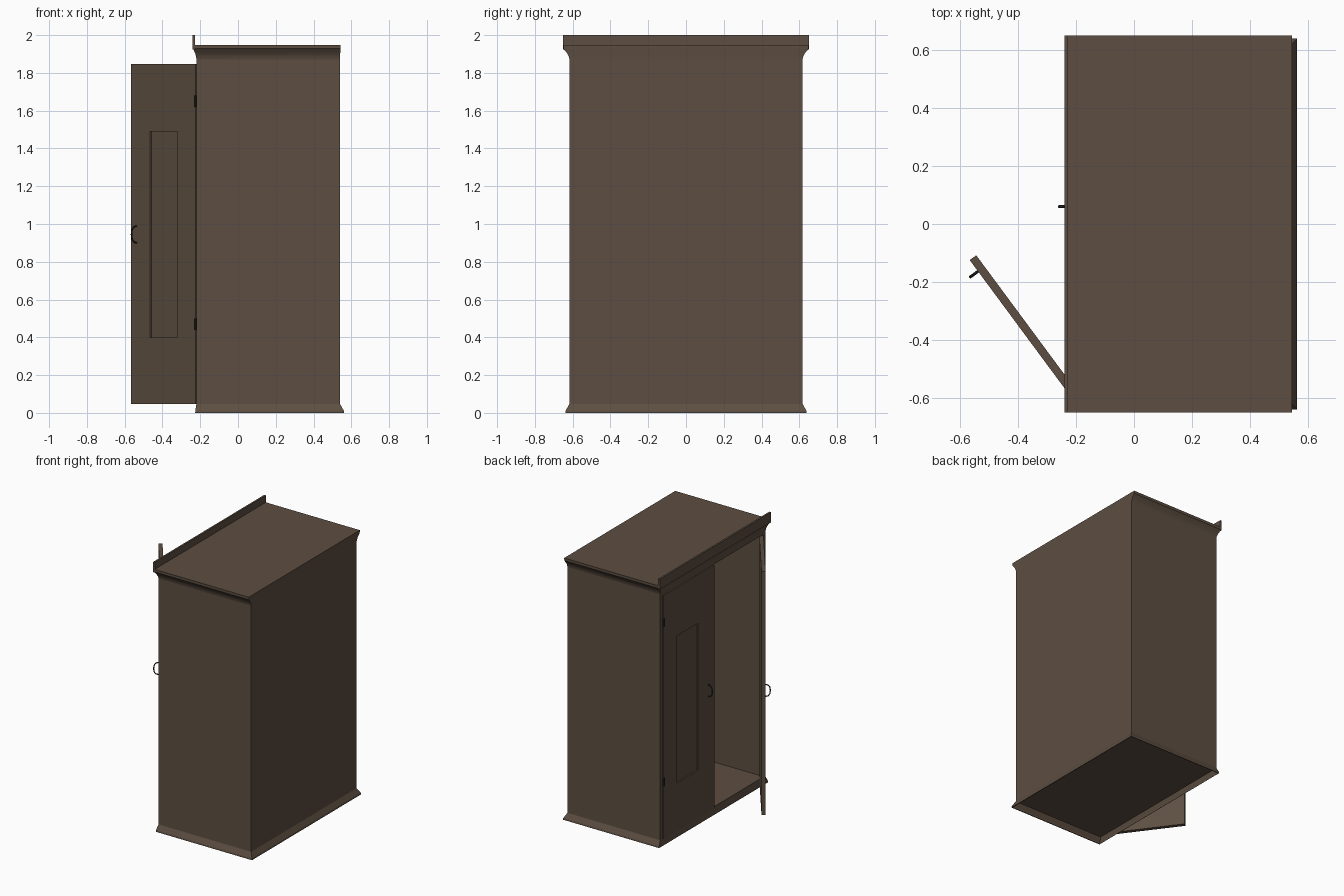
import bpy, bmesh, math
from mathutils import Vector

if "Cube" in bpy.data.objects:
    bpy.data.objects.remove(bpy.data.objects["Cube"])


def material(name, rgb):
    m = bpy.data.materials.new(name)
    m.diffuse_color = (*rgb, 1)
    m.use_nodes = True
    m.node_tree.nodes["Principled BSDF"].inputs["Base Color"].default_value = m.diffuse_color
    return m


WOOD = material("dark_brown_wood", (0.110, 0.077, 0.054))
IRON = material("dark_iron", (0.030, 0.025, 0.022))


def loft(name, rings, mat=WOOD, caps=(True, True), smooth=False):
    """Join equal-length rings of points into one skin."""
    bm = bmesh.new()
    loops = [[bm.verts.new(p) for p in r] for r in rings]
    n = len(loops[0])
    for a, b in zip(loops, loops[1:]):
        for i in range(n):
            j = (i + 1) % n
            bm.faces.new((a[i], a[j], b[j], b[i]))
    if caps[0]:
        bm.faces.new(loops[0])
    if caps[1]:
        bm.faces.new(loops[-1])
    bmesh.ops.recalc_face_normals(bm, faces=bm.faces[:])
    me = bpy.data.meshes.new(name)
    bm.to_mesh(me)
    bm.free()
    me.materials.append(mat)
    ob = bpy.data.objects.new(name, me)
    bpy.context.collection.objects.link(ob)
    if smooth:
        bpy.ops.object.select_all(action='DESELECT')
        ob.select_set(True)
        bpy.context.view_layer.objects.active = ob
        bpy.ops.object.shade_smooth_by_angle(angle=math.radians(35))
    return ob


def rect(x0, x1, y0, y1, z):
    return [(x0, y0, z), (x1, y0, z), (x1, y1, z), (x0, y1, z)]


def box(name, x0, x1, y0, y1, z0, z1, mat=WOOD):
    return loft(name, [rect(x0, x1, y0, y1, z0), rect(x0, x1, y0, y1, z1)], mat)


# carcass
FRONT, BACK, HALF = -0.22, 0.54, 0.617
for label, s in (("left", 1), ("right", -1)):
    a, b = sorted((s * HALF, s * (HALF - 0.02)))
    box(label + "_side_panel", FRONT, BACK, a, b, 0.045, 1.875)
    a, b = sorted((s * (HALF - 0.019), s * 0.587))
    box(label + "_door_post", FRONT, -0.195, a, b, 0.045, 1.875)
box("back_panel", BACK - 0.02, BACK, -HALF + 0.019, HALF - 0.019, 0.045, 1.875)
box("floor_panel", FRONT + 0.001, BACK - 0.001, -HALF + 0.001, HALF - 0.001, 0.042, 0.055)
box("top_rail", FRONT, -0.195, -0.587, 0.587, 1.852, 1.875)

# hollow flared plinth
rings = []
for off, z in ((0, 0.048), (0.02, 0.012), (0.022, 0), (0.016, 0), (0.014, 0.01), (-0.006, 0.043)):
    fo = off * 0.3 if off > 0 else off
    rings.append(rect(FRONT - fo, BACK + off, -HALF - off, HALF + off, z))
loft("plinth", rings, caps=(False, False))

# coved cornice with flat roof, and a raised front board
rings = []
for off, z in ((0, 1.87), (0.003, 1.885), (0.011, 1.902), (0.024, 1.918), (0.032, 1.928), (0.033, 1.948)):
    rings.append(rect(FRONT - off * 0.55, BACK + off * 0.1, -HALF - off, HALF + off, z))
loft("cornice", rings, smooth=True)
box("cornice_front_board", -0.24, -0.227, -0.65, 0.65, 1.924, 2.0)


# doors, each in a local frame: s along width, n outward, z up
def door(label, pivot, along, out, width):
    def at(s, n, z):
        p = Vector(pivot) + Vector(along) * s + Vector(out) * n
        return (p.x, p.y, z)

    def frame(s0, s1, z0, z1, n):
        return [at(s0, n, z0), at(s1, n, z0), at(s1, n, z1), at(s0, n, z1)]

    # slab with recessed panel
    loft(label + "_door", [frame(0, width, 0.046, 1.848, -0.028),
                           frame(0, width, 0.046, 1.848, 0),
                           frame(0.16, 0.405, 0.40, 1.49, 0),
                           frame(0.16, 0.405, 0.40, 1.49, -0.01)])
    # bow handle
    path = [(-0.002, 0.90), (0.018, 0.905), (0.029, 0.92), (0.033, 0.945),
            (0.029, 0.97), (0.018, 0.985), (-0.002, 0.99)]
    rings = []
    for i, (n, z) in enumerate(path):
        p, q = path[max(i - 1, 0)], path[min(i + 1, len(path) - 1)]
        t = Vector((q[0] - p[0], q[1] - p[1])).normalized()
        ring = []
        for k in range(8):
            a = k * math.pi / 4
            u, v = 0.005 * math.cos(a), 0.004 * math.sin(a)
            ring.append(at(0.525 + u, n + t.y * v, z - t.x * v))
        rings.append(ring)
    loft(label + "_door_handle", rings, IRON, smooth=True)
    # hinge barrels
    for part, zc in (("lower", 0.47), ("upper", 1.65)):
        rings = [[(pivot[0] - 0.002 + 0.007 * math.cos(k * math.pi / 5),
                   pivot[1] + 0.007 * math.sin(k * math.pi / 5), z)
                  for k in range(10)] for z in (zc - 0.03, zc + 0.03)]
        loft(f"{label}_{part}_hinge", rings, IRON, smooth=True)


A = math.radians(36.5)
door("left", (-0.225, 0.585), (0, -1), (-1, 0), 0.595)
door("right", (-0.225, -0.585), (-math.sin(A), math.cos(A)), (-math.cos(A), -math.sin(A)), 0.573)
